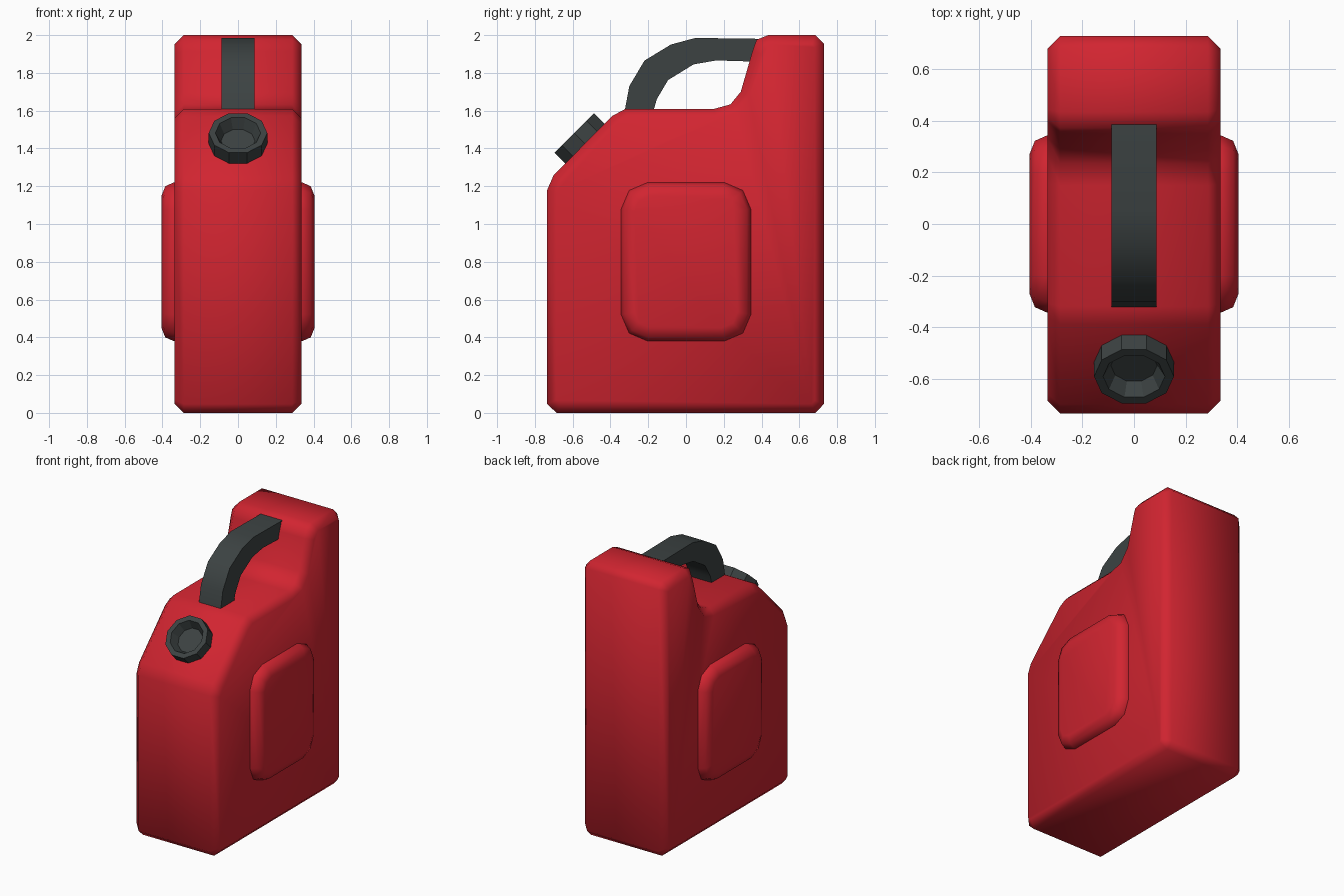
import bpy, bmesh, math
from mathutils import Vector, Matrix

if "Cube" in bpy.data.objects:
    bpy.data.objects.remove(bpy.data.objects["Cube"])


def material(name, rgb):
    m = bpy.data.materials.new(name)
    m.diffuse_color = (*rgb, 1)
    m.use_nodes = True
    m.node_tree.nodes["Principled BSDF"].inputs["Base Color"].default_value = m.diffuse_color
    return m


RED = material("red plastic", (0.64, 0.018, 0.03))
GREY = material("dark grey plastic", (0.045, 0.055, 0.055))


def inset(points, d):
    """Offset a counter-clockwise (y, z) outline inwards by d."""
    out = []
    n = len(points)
    for i in range(n):
        a, b, c = (Vector(points[(i + k) % n]) for k in (-1, 0, 1))
        e, f = (b - a).normalized(), (c - b).normalized()
        n1, n2 = Vector((-e.y, e.x)), Vector((-f.y, f.x))
        p = b + (n1 + n2) * (d / (1 + n1.dot(n2)))
        out.append((p.x, p.y))
    return out


def loft(name, rings, mat, smooth_angle=180):
    """Skin rings of 3D points and close both ends."""
    bm = bmesh.new()
    vs = [[bm.verts.new(p) for p in ring] for ring in rings]
    n = len(rings[0])
    for r, s in zip(vs, vs[1:]):
        for i in range(n):
            j = (i + 1) % n
            bm.faces.new((r[i], r[j], s[j], s[i]))
    bm.faces.new(vs[0][::-1])
    bm.faces.new(vs[-1])
    bmesh.ops.recalc_face_normals(bm, faces=bm.faces)
    me = bpy.data.meshes.new(name)
    bm.to_mesh(me)
    bm.free()
    me.materials.append(mat)
    ob = bpy.data.objects.new(name, me)
    bpy.context.collection.objects.link(ob)
    bpy.ops.object.select_all(action='DESELECT')
    bpy.context.view_layer.objects.active = ob
    ob.select_set(True)
    if smooth_angle >= 180:
        bpy.ops.object.shade_smooth()
    else:
        bpy.ops.object.shade_smooth_by_angle(angle=math.radians(smooth_angle))
    return ob


def slab(name, outline, sections, mat, smooth_angle=180):
    """Loft an outline along x; sections are (x, inset) pairs."""
    rings = [[(x, y, z) for y, z in (inset(outline, d) if d else outline)]
             for x, d in sections]
    return loft(name, rings, mat, smooth_angle)


# Can body: side outline with chamfered rims
body = [(-0.685, 0), (0.685, 0), (0.73, 0.047), (0.73, 1.955), (0.685, 2.0),
        (0.435, 2.0), (0.373, 1.975), (0.352, 1.915), (0.29, 1.70),
        (0.235, 1.633), (0.15, 1.61), (-0.32, 1.61), (-0.39, 1.572),
        (-0.70, 1.26), (-0.735, 1.18), (-0.735, 0.047)]
slab("can_body", body,
     [(-0.335, 0.048), (-0.287, 0), (0.287, 0), (0.335, 0.048)], RED)

# Raised rounded panels on both sides
hy, z0, z1 = 0.343, 0.38, 1.22
corner = [(0, 0.14), (0.042, 0.042), (0.14, 0)]
panel = [(-hy + a, z0 + b) for a, b in corner]
panel += [(hy - a, z0 + b) for a, b in corner[::-1]]
panel += [(hy - a, z1 - b) for a, b in corner]
panel += [(-hy + a, z1 - b) for a, b in corner[::-1]]
for side, s in (("right", 1), ("left", -1)):
    slab(side + "_panel", panel,
         [(s * 0.31, 0), (s * 0.34, 0), (s * 0.385, 0.02), (s * 0.405, 0.07)], RED)

# Curved handle from the shoulder to the raised back
outer = [(-0.33, 1.57), (-0.30, 1.73), (-0.22, 1.865), (-0.08, 1.95),
         (0.05, 1.985), (0.42, 1.98)]
inner = [(-0.18, 1.57), (-0.155, 1.66), (-0.095, 1.762), (0.04, 1.845),
         (0.16, 1.866), (0.42, 1.858)]
slab("handle", inner + outer[::-1], [(-0.088, 0), (0.088, 0)], GREY, 40)

# Ten-sided spout ring with a recessed, tapered mouth on the sloped front
place = Matrix.Translation((0, -0.592, 1.482)) @ Matrix.Rotation(math.radians(45), 4, 'X')
rings = []
for r, h in ((0.155, -0.12), (0.155, 0), (0.12, 0), (0.09, -0.06)):
    rings.append([place @ Vector((r * math.cos(a), r * math.sin(a), h))
                  for a in (math.tau * i / 10 for i in range(10))])
loft("spout", rings, GREY, 30)
